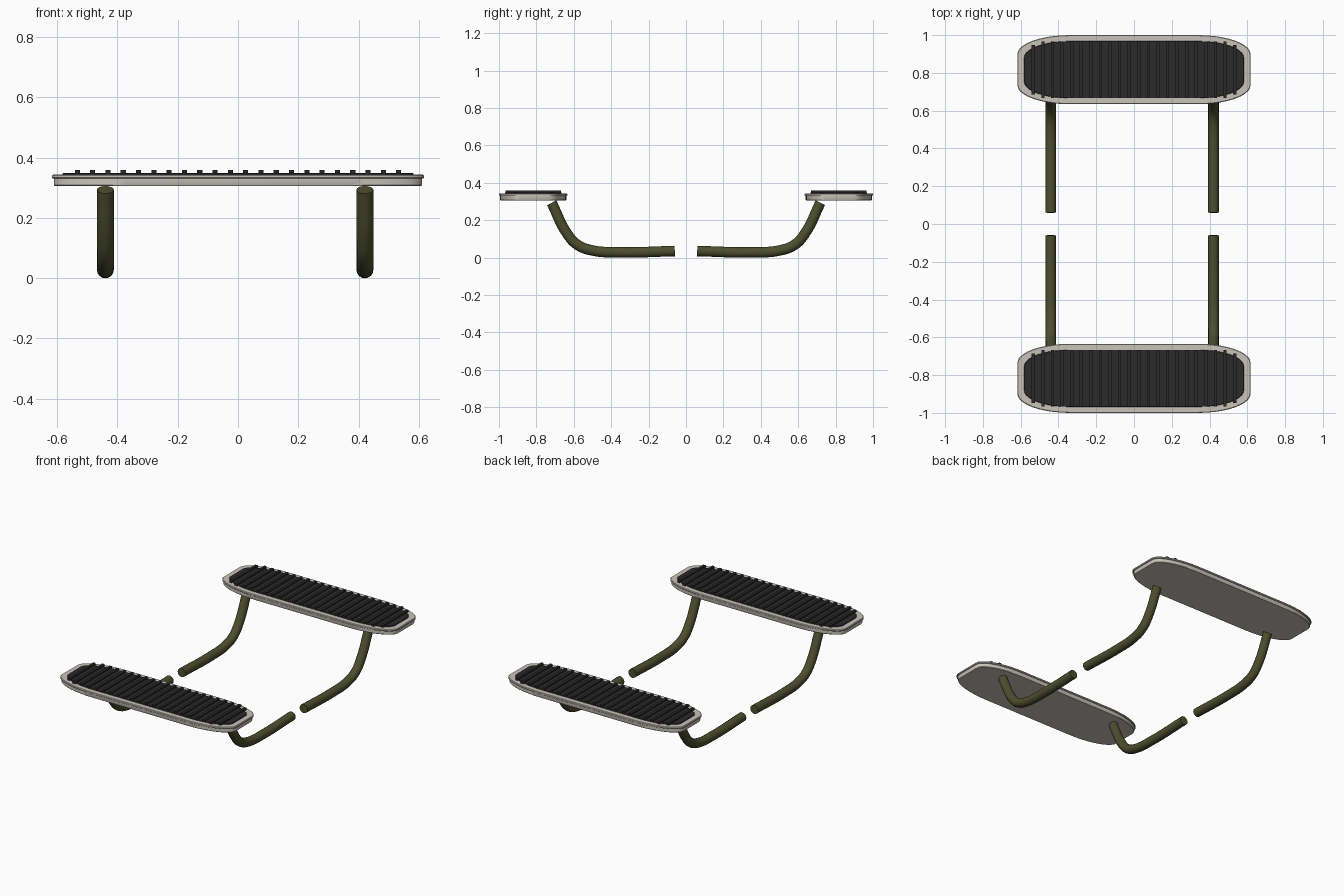
import bpy, bmesh, math

if "Cube" in bpy.data.objects:
    bpy.data.objects.remove(bpy.data.objects["Cube"])


def material(name, rgb):
    m = bpy.data.materials.new(name)
    m.diffuse_color = (*rgb, 1)
    m.use_nodes = True
    m.node_tree.nodes["Principled BSDF"].inputs["Base Color"].default_value = m.diffuse_color
    return m


CREAM = material("warm grey metal", (0.58, 0.55, 0.49))
RUBBER = material("black rubber", (0.024, 0.024, 0.024))
OLIVE = material("olive steel", (0.072, 0.077, 0.028))

CY = 0.817          # distance of each step from the centre line


def add_mesh(name, bm, mat, smooth=True):
    bmesh.ops.recalc_face_normals(bm, faces=bm.faces)
    me = bpy.data.meshes.new(name)
    bm.to_mesh(me)
    bm.free()
    me.materials.append(mat)
    return link(name, me, smooth)


def link(name, me, smooth=True):
    ob = bpy.data.objects.new(name, me)
    bpy.context.collection.objects.link(ob)
    if smooth:
        bpy.ops.object.select_all(action='DESELECT')
        ob.select_set(True)
        bpy.context.view_layer.objects.active = ob
        bpy.ops.object.shade_smooth_by_angle(angle=math.radians(35))
    return ob


def outline(hx, hy, rx, ry, n=10):
    """Rectangle with long elliptical corners."""
    pts = []
    for q, (sx, sy) in enumerate([(1, 1), (-1, 1), (-1, -1), (1, -1)]):
        for i in range(n + 1):
            a = math.pi / 2 * (q + i / n)
            pts.append((sx * (hx - rx) + rx * math.cos(a),
                        sy * (hy - ry) + ry * math.sin(a)))
    return pts


def loft(name, rings, cy, mat):
    """Stack of outlines, each ring = (inset, z)."""
    bm = bmesh.new()
    prev = None
    for pts, z in rings:
        ring = [bm.verts.new((x, y + cy, z)) for x, y in pts]
        if prev is None:
            bm.faces.new(ring)
        else:
            for i in range(len(ring)):
                j = (i + 1) % len(ring)
                bm.faces.new((prev[i], prev[j], ring[j], ring[i]))
        prev = ring
    bm.faces.new(prev)
    return add_mesh(name, bm, mat)


def plate(inset):
    return outline(0.617 - inset, 0.183 - inset, 0.28, 0.1)


def pad(inset):
    return outline(0.582 - inset, 0.151 - inset, 0.24, 0.088)


def pad_half_width(x):
    u = max(0, (abs(x) - 0.342) / 0.24)
    return 0.063 + 0.088 * math.sqrt(max(0, 1 - u * u))


for side, label in ((-1, "front"), (1, "back")):
    cy = side * CY
    # step tray with a projecting lip
    loft(label + "_step_tray", [(plate(0.008), 0.306), (plate(0.006), 0.309),
                                (plate(0.006), 0.332)], cy, CREAM)
    loft(label + "_step_lip", [(plate(0.002), 0.331), (plate(0), 0.333),
                               (plate(0), 0.340), (plate(0.003), 0.343)], cy, CREAM)
    # rubber tread pad
    loft(label + "_tread_pad", [(pad(0), 0.341), (pad(0), 0.346),
                                (pad(0.002), 0.348)], cy, RUBBER)
    # raised cross ribs
    bm = bmesh.new()
    for i in range(22):
        x = -0.533 + i * 1.066 / 21
        h = min(0.149, pad_half_width(x) + 0.015)
        vs = bmesh.ops.create_cube(bm, size=1)["verts"]
        for v in vs:
            v.co = (x + v.co.x * 0.017, cy + v.co.y * 2 * h, 0.352 + v.co.z * 0.013)
    add_mesh(label + "_tread_ribs", bm, RUBBER, smooth=False)

    # bent support tubes
    path = [(0.06, 0.035), (0.36, 0.028), (0.50, 0.038), (0.58, 0.068),
            (0.635, 0.127), (0.718, 0.293)]
    for x, end in ((-0.44, "left"), (0.421, "right")):
        name = f"{label}_{end}_support_tube"
        cu = bpy.data.curves.new(name + "_path", 'CURVE')
        cu.dimensions = '3D'
        cu.bevel_depth = 0.028
        cu.bevel_resolution = 6
        cu.resolution_u = 6
        cu.use_fill_caps = True
        sp = cu.splines.new('BEZIER')
        sp.bezier_points.add(len(path) - 1)
        for p, (y, z) in zip(sp.bezier_points, path):
            p.co = (x, side * y, z)
            p.handle_left_type = p.handle_right_type = 'AUTO'
        tmp = bpy.data.objects.new(name + "_path", cu)
        bpy.context.collection.objects.link(tmp)
        bpy.context.view_layer.update()
        dg = bpy.context.evaluated_depsgraph_get()
        me = bpy.data.meshes.new_from_object(tmp.evaluated_get(dg))
        bpy.data.objects.remove(tmp)
        bm = bmesh.new()
        bm.from_mesh(me)
        bmesh.ops.remove_doubles(bm, verts=bm.verts, dist=1e-5)
        add_mesh(name, bm, OLIVE)
